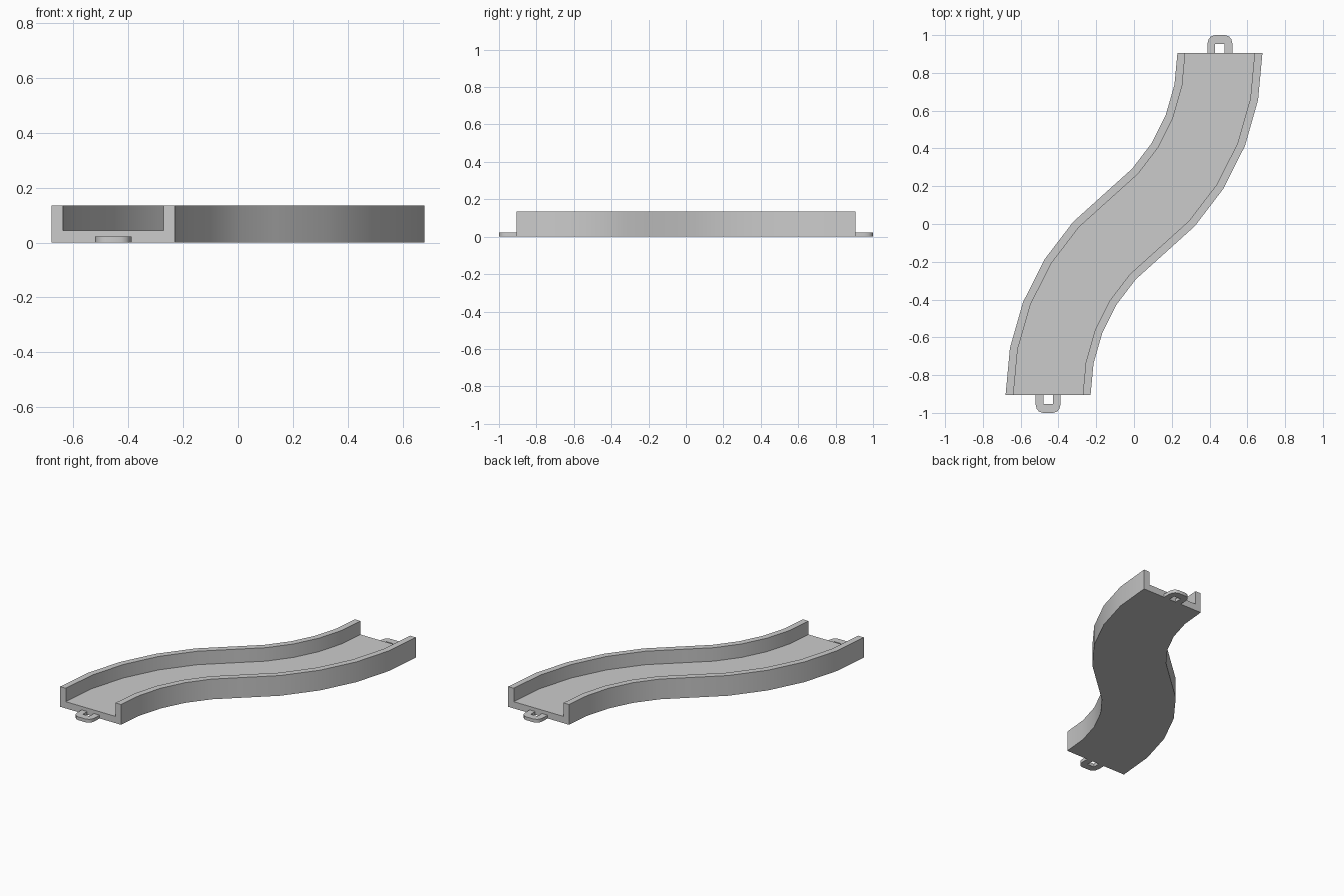
import bpy, bmesh, math

if "Cube" in bpy.data.objects:
    bpy.data.objects.remove(bpy.data.objects["Cube"])

HALF_Y = 0.906        # end of the channel
END_X = 0.455         # sideways offset of each end
STEPS = 5             # segments per arc
HALF_W, WALL, TOP, FLOOR = 0.225, 0.0415, 0.135, 0.045
ANGLE = 2 * math.atan(END_X / HALF_Y)
RADIUS = HALF_Y / math.sin(ANGLE)


def finish(name, bm):
    bmesh.ops.recalc_face_normals(bm, faces=bm.faces)
    mesh = bpy.data.meshes.new(name)
    bm.to_mesh(mesh)
    bm.free()
    obj = bpy.data.objects.new(name, mesh)
    bpy.context.collection.objects.link(obj)
    bpy.ops.object.select_all(action='DESELECT')
    obj.select_set(True)
    bpy.context.view_layer.objects.active = obj
    bpy.ops.object.shade_smooth_by_angle(angle=math.radians(35))
    return obj


# S-shaped centre line: (x, y, heading), second arc is the first turned half round
path = []
for i in range(STEPS + 1):
    a = ANGLE * i / STEPS
    path.append((-END_X + RADIUS * (1 - math.cos(a)), -HALF_Y + RADIUS * math.sin(a), a))
path += [(-x, -y, a) for x, y, a in reversed(path[:-1])]

# U-shaped channel section swept along the centre line
inner = HALF_W - WALL
section = [(-HALF_W, 0), (-HALF_W, TOP), (-inner, TOP), (-inner, FLOOR),
           (inner, FLOOR), (inner, TOP), (HALF_W, TOP), (HALF_W, 0)]
bm = bmesh.new()
rings = [[bm.verts.new((x + s * math.cos(a), y - s * math.sin(a), z)) for s, z in section]
         for x, y, a in path]
for r0, r1 in zip(rings, rings[1:]):
    for j in range(8):
        k = (j + 1) % 8
        bm.faces.new((r0[j], r0[k], r1[k], r1[j]))
for r in (rings[0], rings[-1]):
    for quad in ((0, 1, 2, 3), (4, 5, 6, 7), (0, 3, 4, 7)):
        bm.faces.new([r[j] for j in quad])
finish("track_channel", bm)


# Connector loop: rounded outer outline around a square hole
def connector(name, sign):
    outer = [(-0.066, 0), (-0.066, 0.048), (-0.060, 0.072), (-0.048, 0.087), (-0.028, 0.094)]
    hole = [(-0.025, 0), (-0.025, 0.047), (-0.025, 0.047), (-0.025, 0.047), (-0.025, 0.047)]
    outer += [(-x, y) for x, y in reversed(outer)]
    hole += [(-x, y) for x, y in reversed(hole)]
    bm = bmesh.new()

    def prism(points):
        low, high = [[bm.verts.new((sign * (END_X + x), sign * (HALF_Y + y), z))
                      for x, y in points] for z in (0, 0.022)]
        bm.faces.new(low)
        bm.faces.new(high)
        for j in range(len(points)):
            k = (j + 1) % len(points)
            bm.faces.new((low[j], low[k], high[k], high[j]))

    # one C-shaped outline, open towards the channel end
    prism(outer + [hole[-1], hole[5], hole[4], hole[0]])
    return finish(name, bm)


connector("front_connector", -1)
connector("back_connector", 1)
